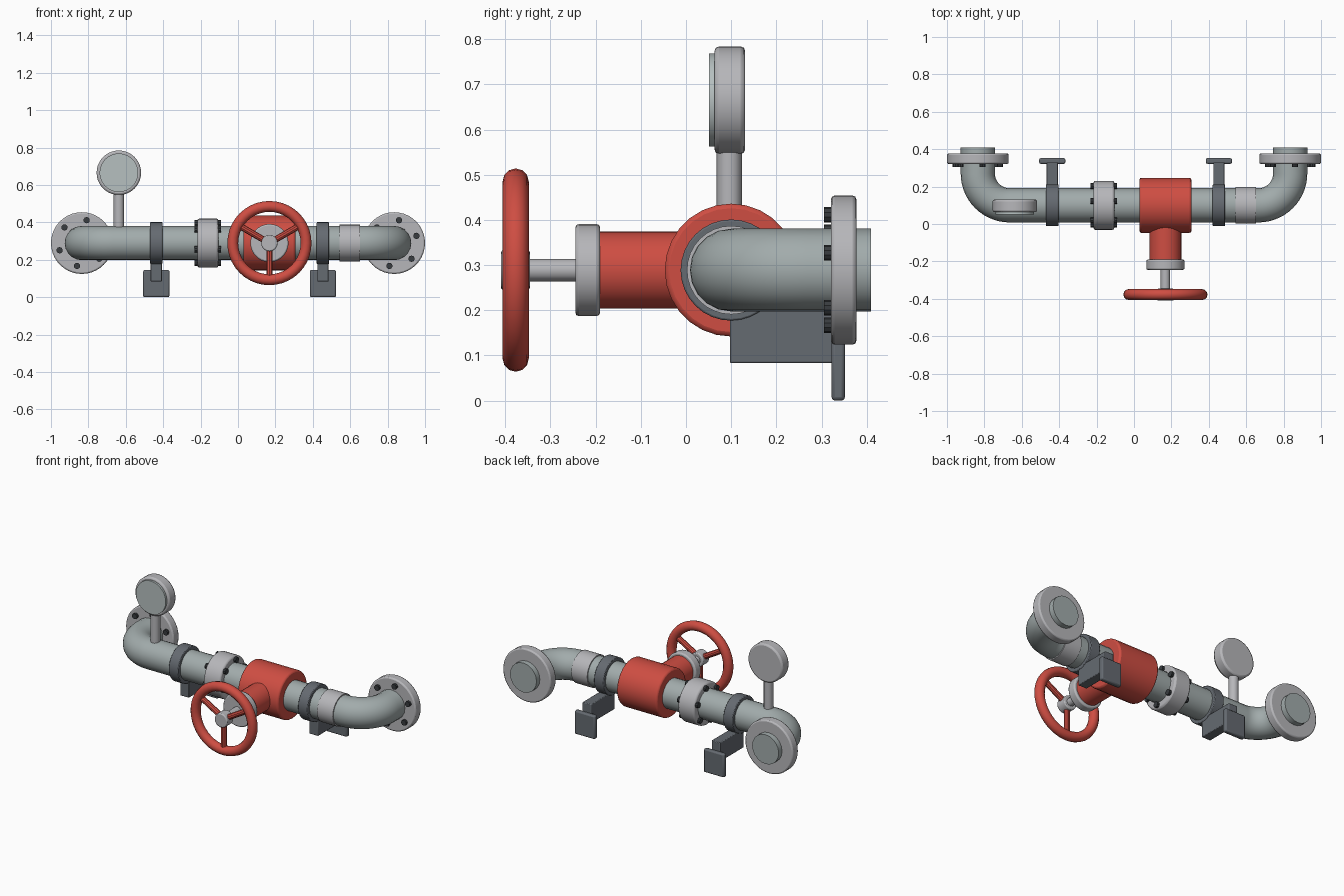
import bpy
from math import sin, cos, pi, radians
from mathutils import Vector

if "Cube" in bpy.data.objects:
    bpy.data.objects.remove(bpy.data.objects["Cube"])

PY, PZ, PR = 0.10, 0.289, 0.0915      # main pipe axis and radius
END_X, VALVE_X = 0.835, 0.168


def material(name, rgb):
    m = bpy.data.materials.new(name)
    m.diffuse_color = (*rgb, 1)
    m.use_nodes = True
    m.node_tree.nodes["Principled BSDF"].inputs["Base Color"].default_value = m.diffuse_color
    return m


RED = material("red_paint", (0.62, 0.075, 0.055))
PIPE = material("pipe_grey", (0.36, 0.41, 0.41))
DARK = material("dark_steel", (0.13, 0.145, 0.165))
BLACK = material("bolt_steel", (0.04, 0.045, 0.05))
LIGHT = material("light_steel", (0.47, 0.47, 0.49))
GLASS = material("dial_face", (0.47, 0.53, 0.53))


def finish(ob, name, mat, bevel=0.0, segs=2):
    ob.name = name
    ob.data.materials.append(mat)
    if bevel:
        b = ob.modifiers.new("bevel", "BEVEL")
        b.width, b.segments, b.limit_method = bevel, segs, "ANGLE"
        b.angle_limit = radians(50)
    bpy.ops.object.shade_smooth_by_angle(angle=radians(35))
    return ob


def rod(name, a, b, r, mat, sides=32, bevel=0.0):
    """Cylinder between two points."""
    a, b = Vector(a), Vector(b)
    d = b - a
    bpy.ops.mesh.primitive_cylinder_add(vertices=sides, radius=r, depth=d.length, location=(a + b) / 2,
                                        rotation=d.to_track_quat("Z", "Y").to_euler())
    return finish(bpy.context.object, name, mat, bevel)


def box(name, lo, hi, mat, bevel):
    lo, hi = Vector(lo), Vector(hi)
    bpy.ops.mesh.primitive_cube_add(size=1, location=(lo + hi) / 2)
    ob = bpy.context.object
    ob.scale = hi - lo
    bpy.ops.object.transform_apply(location=False, rotation=False, scale=True)
    return finish(ob, name, mat, bevel)


# main pipe with a swept elbow at each end
R, STEPS = 0.17, 14
right = [(END_X - R + R * sin(t), PY + R - R * cos(t), PZ)
         for t in (i * pi / 2 / STEPS for i in range(STEPS + 1))] + [(END_X, 0.41, PZ)]
path = [(-x, y, z) for x, y, z in reversed(right)] + right
curve = bpy.data.curves.new("main_pipe", "CURVE")
curve.dimensions = "3D"
curve.bevel_depth, curve.bevel_resolution, curve.use_fill_caps = PR, 8, True
spline = curve.splines.new("POLY")
spline.points.add(len(path) - 1)
for p, co in zip(spline.points, path):
    p.co = (*co, 1)
pipe = bpy.data.objects.new("main_pipe", curve)
bpy.context.collection.objects.link(pipe)
bpy.ops.object.select_all(action="DESELECT")
pipe.select_set(True)
bpy.context.view_layer.objects.active = pipe
bpy.ops.object.convert(target="MESH")
finish(bpy.context.object, "main_pipe", PIPE)

# end flanges with bolts on the front side
for side, s in (("left", -1), ("right", 1)):
    x = s * END_X
    rod(f"{side}_flange", (x, 0.321, PZ), (x, 0.377, PZ), 0.165, LIGHT, 40, 0.008)
    for i in range(6):
        a = radians(18 + 60 * i)
        bx, bz = x + 0.125 * cos(a), PZ + 0.125 * sin(a)
        rod(f"{side}_flange_bolt", (bx, 0.305, bz), (bx, 0.34, bz), 0.017, BLACK, 10)

# bolted coupling
CX = -0.161
rod("coupling", (CX - 0.056, PY, PZ), (CX + 0.056, PY, PZ), 0.131, LIGHT, 36, 0.01)
for i in range(6):
    a = radians(18 + 60 * i)
    by, bz = PY + 0.108 * cos(a), PZ + 0.108 * sin(a)
    rod("coupling_bolt", (CX - 0.071, by, bz), (CX + 0.071, by, bz), 0.017, BLACK, 10)

# pipe sleeve
rod("sleeve", (0.543, PY, PZ), (0.652, PY, PZ), 0.098, LIGHT, 32)

# clamps with arm and wall plate
for side, x in (("left", -0.437), ("right", 0.454)):
    rod(f"{side}_clamp_band", (x - 0.033, PY, PZ), (x + 0.033, PY, PZ), 0.112, DARK, 32, 0.004)
    box(f"{side}_clamp_arm", (x - 0.03, PY - 0.003, 0.083), (x + 0.03, 0.33, 0.2), DARK, 0.004)
    box(f"{side}_wall_plate", (x - 0.07, 0.322, 0), (x + 0.07, 0.352, 0.145), DARK, 0.008)

# valve body, bonnet, collar and stem
rod("valve_body", (0.029, PY, PZ), (0.307, PY, PZ), 0.147, RED, 28, 0.01)
rod("bonnet", (VALVE_X, PY, PZ), (VALVE_X, -0.2, PZ), 0.085, RED, 28)
rod("bonnet_collar", (VALVE_X, -0.19, PZ), (VALVE_X, -0.245, PZ), 0.102, LIGHT, 28, 0.008)
rod("valve_stem", (VALVE_X, -0.23, PZ), (VALVE_X, -0.37, PZ), 0.025, LIGHT, 12)

# handwheel
WY = -0.377
bpy.ops.mesh.primitive_torus_add(location=(VALVE_X, WY, PZ), rotation=(pi / 2, 0, 0), major_radius=0.196,
                                 minor_radius=0.029, major_segments=40, minor_segments=12)
finish(bpy.context.object, "wheel_rim", RED)
for i in range(3):
    a = radians(30 + 120 * i)
    rod("wheel_spoke", (VALVE_X, WY, PZ),
        (VALVE_X + 0.19 * cos(a), WY, PZ + 0.19 * sin(a)), 0.017, RED, 10)
rod("wheel_hub", (VALVE_X, -0.41, PZ), (VALVE_X, -0.345, PZ), 0.044, LIGHT, 24, 0.006)

# pressure gauge
GX = -0.637
rod("gauge_stem", (GX, 0.096, PZ + 0.06), (GX, 0.096, 0.57), 0.028, LIGHT, 12)
rod("gauge_case", (GX, 0.063, 0.665), (GX, 0.131, 0.665), 0.119, LIGHT, 40, 0.01)
rod("gauge_face", (GX, 0.051, 0.665), (GX, 0.08, 0.665), 0.103, GLASS, 40)
